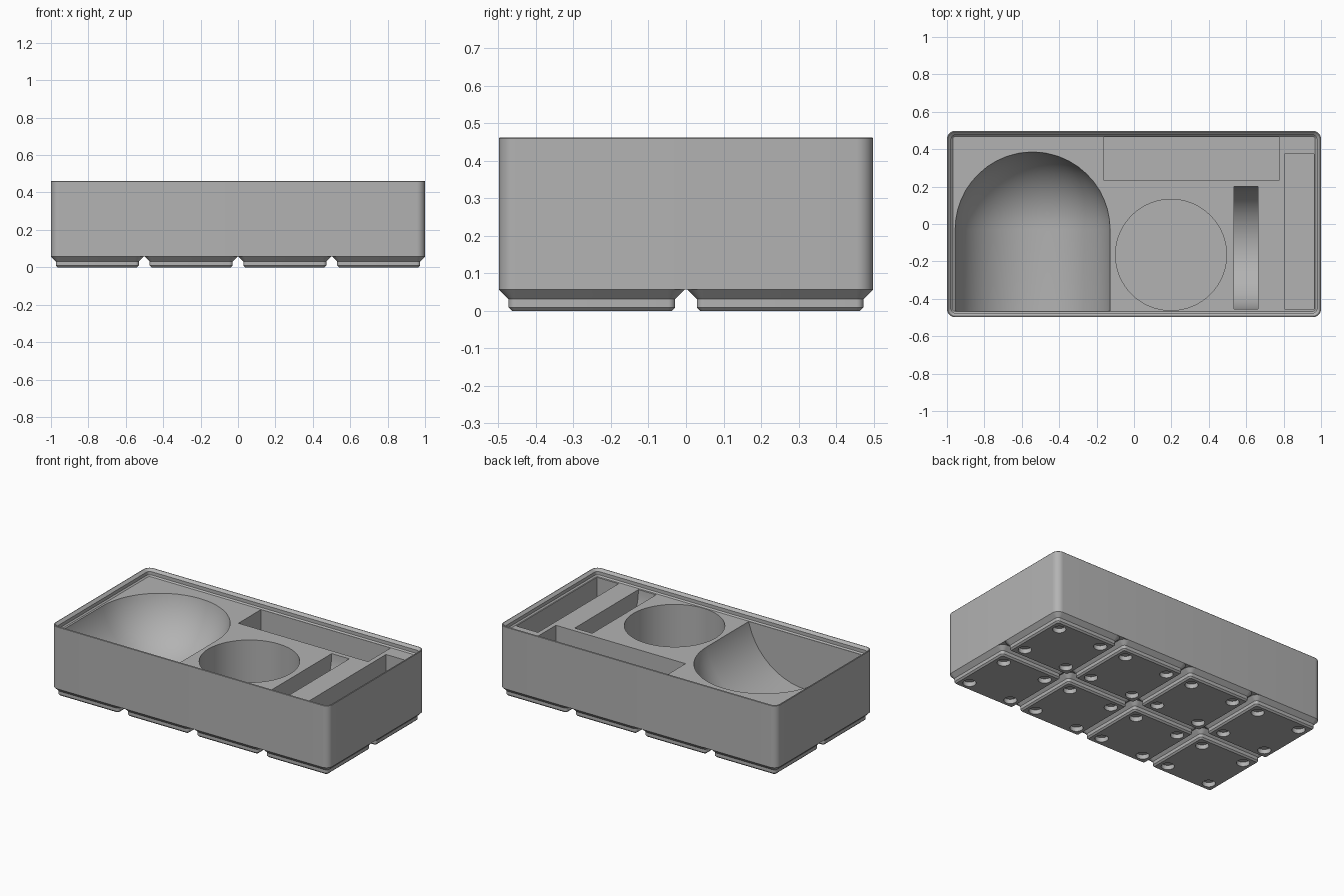
import bpy, bmesh
from math import sin, cos, pi, radians
from mathutils import Vector

cube = bpy.data.objects.get("Cube")
if cube:
    bpy.data.objects.remove(cube, do_unlink=True)

MM = 2 / 167.5                # one millimetre in model units
PITCH = 42 * MM
FLOOR, BASE, POCKET = 35 * MM, 4.75 * MM, 7 * MM

grey = bpy.data.materials.new("plain grey")
grey.use_nodes = True
colour = (0.45, 0.45, 0.45, 1)
grey.diffuse_color = colour
grey.node_tree.nodes["Principled BSDF"].inputs["Base Color"].default_value = colour


def rounded_rect(hx, hy, r, z, cx=0, cy=0, steps=8):
    pts = []
    for i, (sx, sy) in enumerate([(1, 1), (-1, 1), (-1, -1), (1, -1)]):
        for k in range(steps + 1):
            a = pi / 2 * (i + k / steps)
            pts.append(Vector((cx + sx * (hx - r) + r * cos(a),
                               cy + sy * (hy - r) + r * sin(a), z)))
    return pts


def circle(centre, r, axis, n):
    ring = []
    for k in range(n):
        p, q = r * cos(2 * pi * k / n), r * sin(2 * pi * k / n)
        ring.append(Vector(centre) + Vector({"x": (0, p, q), "y": (p, 0, q), "z": (p, q, 0)}[axis]))
    return ring


def add_stack(bm, loops):
    """Skin a closed solid through loops of equal length."""
    rings = [[bm.verts.new(p) for p in loop] for loop in loops]
    n = len(rings[0])
    for a, b in zip(rings, rings[1:]):
        for k in range(n):
            bm.faces.new((a[k], a[(k + 1) % n], b[(k + 1) % n], b[k]))
    bm.faces.new(rings[0])
    bm.faces.new(rings[-1])


def make(name, stacks):
    bm = bmesh.new()
    for loops in stacks:
        add_stack(bm, loops)
    bmesh.ops.recalc_face_normals(bm, faces=bm.faces)
    mesh = bpy.data.meshes.new(name)
    bm.to_mesh(mesh)
    bm.free()
    mesh.materials.append(grey)
    obj = bpy.data.objects.new(name, mesh)
    bpy.context.collection.objects.link(obj)
    return obj


def select(obj):
    bpy.ops.object.select_all(action="DESELECT")
    obj.select_set(True)
    bpy.context.view_layer.objects.active = obj


def cut(obj, cutter):
    cutter.hide_render = True
    mod = obj.modifiers.new("cut", "BOOLEAN")
    mod.operation, mod.solver, mod.object = "DIFFERENCE", "EXACT", cutter
    select(obj)
    bpy.ops.object.modifier_apply(modifier=mod.name)
    bpy.data.objects.remove(cutter, do_unlink=True)


def box(x0, x1, y0, y1, z0, z1):
    return [[Vector((x, y, z)) for x, y in ((x0, y0), (x1, y0), (x1, y1), (x0, y1))]
            for z in (z0, z1)]


# Tray body with stepped stacking lip: inset and height in millimetres
profile = [(0, 4.75), (0, 38.5), (0.2, 38.75), (0.5, 38.75), (1.9, 37.5), (1.9, 35.7), (2.6, 35)]
HX, HY, R = 83.75 * MM, 41.75 * MM, 3.75 * MM
tray = make("tray_body", [[rounded_rect(HX - i * MM, HY - i * MM, R - i * MM, z * MM)
                           for i, z in profile]])

# Round-ended scoop on the right: a lying cylinder closed by a dome
r, cx, cy = 0.425, -0.542, -0.03
cz = POCKET + r
dome = [circle((cx, cy + r * sin(a), cz), r * cos(a), "y", 48)
        for a in (radians(89 * k / 12) for k in range(13))]
cut(tray, make("scoop_cutter", [[circle((cx, -0.465, cz), r, "y", 48)] + dome]))

# Round well
cut(tray, make("well_cutter", [[circle((0.198, -0.165, z), 0.297, "z", 64)
                                for z in (POCKET, 0.6)]]))

# Upright disc slot
cut(tray, make("disc_cutter", [[circle((x, -0.127, FLOOR), 0.328, "x", 64)
                                for x in (0.535, 0.662)]]))

# Straight pockets at the back and on the left
cut(tray, make("back_pocket_cutter", [box(-0.16, 0.775, 0.233, 0.466, POCKET, 0.6)]))
cut(tray, make("side_pocket_cutter", [box(0.805, 0.962, -0.455, 0.375, POCKET, 0.6)]))

# Stepped feet: half width, corner radius and height in millimetres
foot_profile = [(17.8, 0.8, 0), (18.6, 1.6, 0.8), (18.6, 1.6, 2.6), (20.75, 3.75, 4.75)]
cells = [((i - 1.5) * PITCH, (j - 0.5) * PITCH) for i in range(4) for j in range(2)]
feet = make("feet", [[rounded_rect(h * MM, h * MM, c * MM, z * MM, x, y)
                      for h, c, z in foot_profile] for x, y in cells])

# Round holes in the corners of each foot
off = 13 * MM
holes = [[circle((x + sx * off, y + sy * off, z), 3.25 * MM, "z", 32)
          for z in (-0.02, 2.4 * MM)]
         for x, y in cells for sx in (-1, 1) for sy in (-1, 1)]
cut(feet, make("hole_cutter", holes))

for obj in (tray, feet):
    select(obj)
    bpy.ops.object.shade_smooth_by_angle(angle=radians(30))
